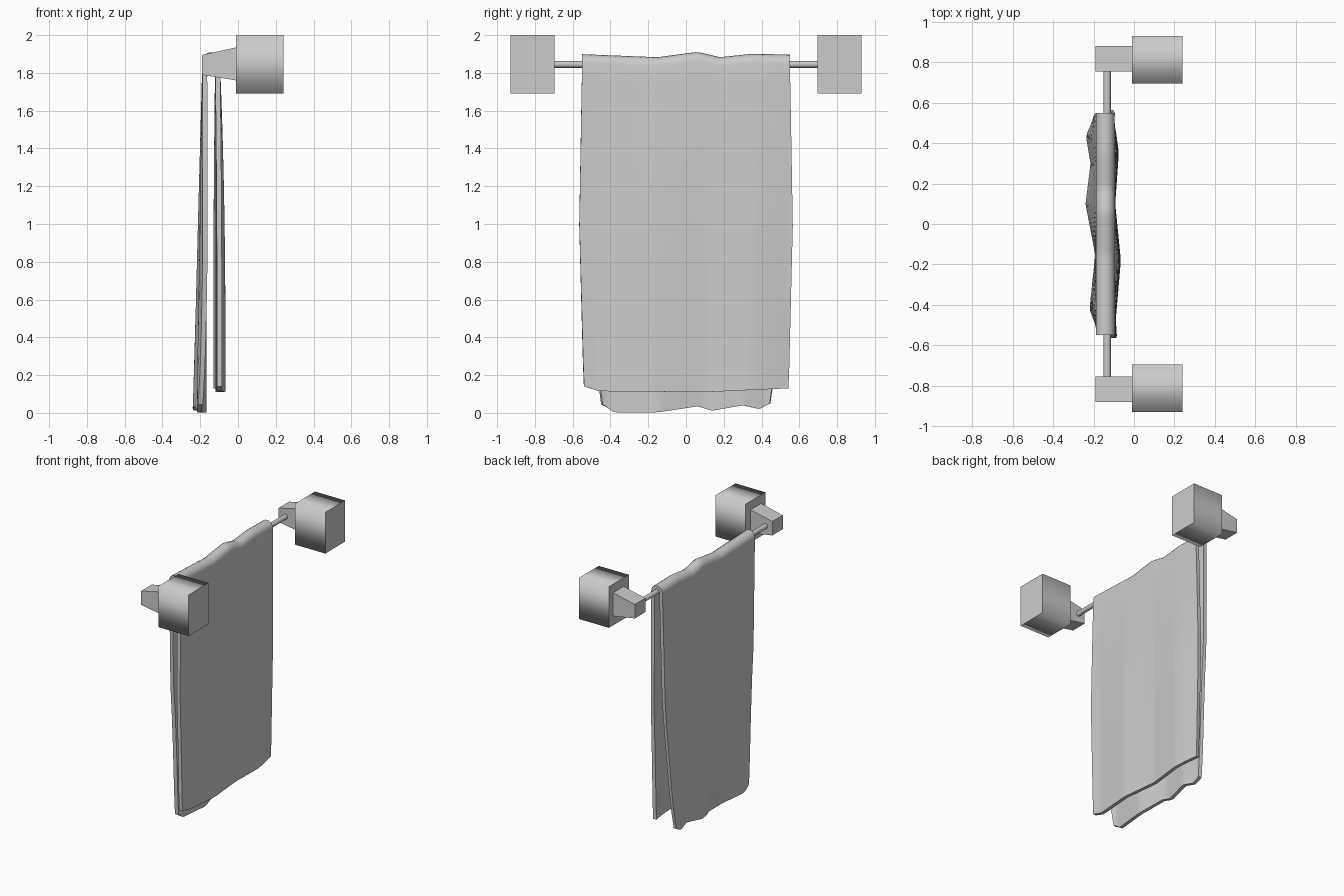
import bpy, bmesh, math
from mathutils import Vector

cube = bpy.data.objects.get("Cube")
if cube:
    bpy.data.objects.remove(cube, do_unlink=True)

grey = bpy.data.materials.new("plain grey")
grey.use_nodes = True
grey.diffuse_color = (0.6, 0.6, 0.6, 1)
grey.node_tree.nodes["Principled BSDF"].inputs["Base Color"].default_value = (0.6, 0.6, 0.6, 1)


def make(name, bm):
    bmesh.ops.recalc_face_normals(bm, faces=bm.faces)
    mesh = bpy.data.meshes.new(name)
    bm.to_mesh(mesh)
    bm.free()
    mesh.materials.append(grey)
    obj = bpy.data.objects.new(name, mesh)
    bpy.context.collection.objects.link(obj)
    return obj


def activate(obj):
    bpy.ops.object.select_all(action='DESELECT')
    obj.select_set(True)
    bpy.context.view_layer.objects.active = obj


def lerp(points, v):
    """Piecewise curve through (position, value) points, eased between them."""
    if v <= points[0][0]:
        return points[0][1]
    for (a, fa), (b, fb) in zip(points, points[1:]):
        if v <= b:
            return fa + (fb - fa) * (v - a) / (b - a)
    return points[-1][1]


def box(name, x0, x1, y0, y1, z_left, z_right, soft=False):
    """Box along x whose height can differ at its two ends."""
    bm = bmesh.new()
    ends = [[bm.verts.new((x, y, z)) for y, z in
             ((y0, zs[0]), (y1, zs[0]), (y1, zs[1]), (y0, zs[1]))]
            for x, zs in ((x0, z_left), (x1, z_right))]
    for end in ends:
        bm.faces.new(end)
    for i in range(4):
        j = (i + 1) % 4
        side = bm.faces.new((ends[0][i], ends[0][j], ends[1][j], ends[1][i]))
        side.smooth = soft
    # Keep the end caps crisp
    for end in ends:
        for i in range(4):
            bm.edges.get((end[i], end[(i + 1) % 4])).smooth = False
    return make(name, bm)


# Wall blocks and tapered arms at both ends
for label, s in (("right", -1), ("left", 1)):
    ya, yb = sorted((s * 0.695, s * 0.93))
    box(label + "_wall_block", -0.01, 0.24, ya, yb, (1.69, 2.0), (1.69, 2.0), True)
    ya, yb = sorted((s * 0.755, s * 0.88))
    box(label + "_arm", -0.19, -0.01, ya, yb, (1.79, 1.895), (1.76, 1.935))

# Rod
bpy.ops.mesh.primitive_cylinder_add(vertices=16, radius=0.018, depth=1.52,
                                    location=(-0.133, 0, 1.845),
                                    rotation=(math.pi / 2, 0, 0))
rod = bpy.context.object
rod.name = "rod"
rod.data.materials.append(grey)
bpy.ops.object.shade_smooth_by_angle(angle=math.radians(40))

# Towel: hanging panels described by width, lower-edge wave and hem
THICK, FOLD_X, FOLD_Z, FOLD_R = 0.026, -0.142, 1.85, 0.034
crest = [(-0.55, 0.002), (-0.15, -0.014), (0.06, 0.014), (0.18, -0.014), (0.35, 0.004), (0.55, 0.0)]
panels = {
    1: dict(width=[(0, 0.55), (0.5, 0.565), (0.93, 0.545), (1, 0.54)],
            wave=[(-0.55, -0.085), (-0.47, -0.09), (-0.18, -0.065), (0.1, -0.093),
                  (0.35, -0.075), (0.45, -0.088), (0.54, -0.105)],
            hem=[(-0.54, 0.14), (-0.46, 0.115), (0.1, 0.11), (0.54, 0.13)]),
    -1: dict(width=[(0, 0.55), (0.45, 0.535), (0.9, 0.47), (1, 0.445)],
             wave=[(-0.52, -0.185), (-0.42, -0.22), (-0.15, -0.192), (0.1, -0.24),
                   (0.3, -0.215), (0.43, -0.237), (0.52, -0.215)],
             hem=[(-0.44, 0.045), (-0.38, 0.003), (-0.15, 0.003), (0.06, 0.035),
                  (0.14, 0.012), (0.3, 0.04), (0.39, 0.02), (0.44, 0.05)]),
}


def panel_point(side, u, t):
    p = panels[side]
    y = u * lerp(p["width"], t)
    hem = lerp(p["hem"], u * p["width"][-1][1])
    top_x = FOLD_X + side * FOLD_R
    low_x = lerp(p["wave"], y) - side * THICK / 2
    blend = 1 - (1 - t) ** 2.5 if side > 0 else t
    lift = lerp(crest, y) * max(0, 1 - t * 8)
    return Vector((top_x + (low_x - top_x) * blend, y, FOLD_Z + (hem - FOLD_Z) * t + lift))


def fold_point(u, angle):
    y = u * 0.55
    return Vector((FOLD_X + FOLD_R * math.cos(angle), y,
                   FOLD_Z + FOLD_R * math.sin(angle) + lerp(crest, y)))


COLS, DROP, ARC = 44, 16, 8
bm = bmesh.new()
rows = []
for i in range(COLS + 1):
    u = 2 * i / COLS - 1
    line = [panel_point(1, u, 1 - k / DROP) for k in range(DROP + 1)]
    line += [fold_point(u, math.pi * k / ARC) for k in range(1, ARC)]
    line += [panel_point(-1, u, k / DROP) for k in range(DROP + 1)]
    rows.append([bm.verts.new(co) for co in line])
for a, b in zip(rows, rows[1:]):
    for k in range(len(a) - 1):
        bm.faces.new((a[k], a[k + 1], b[k + 1], b[k]))
# Soften the folds without moving the hems and side edges
inner = [v for v in bm.verts if not v.is_boundary]
bmesh.ops.smooth_vert(bm, verts=inner, factor=0.4, use_axis_x=True, use_axis_y=False, use_axis_z=False)
towel = make("towel", bm)
solid = towel.modifiers.new("thickness", 'SOLIDIFY')
solid.thickness = THICK
solid.offset = 0
activate(towel)
bpy.ops.object.modifier_apply(modifier=solid.name)
bpy.ops.object.shade_smooth_by_angle(angle=math.radians(45))
